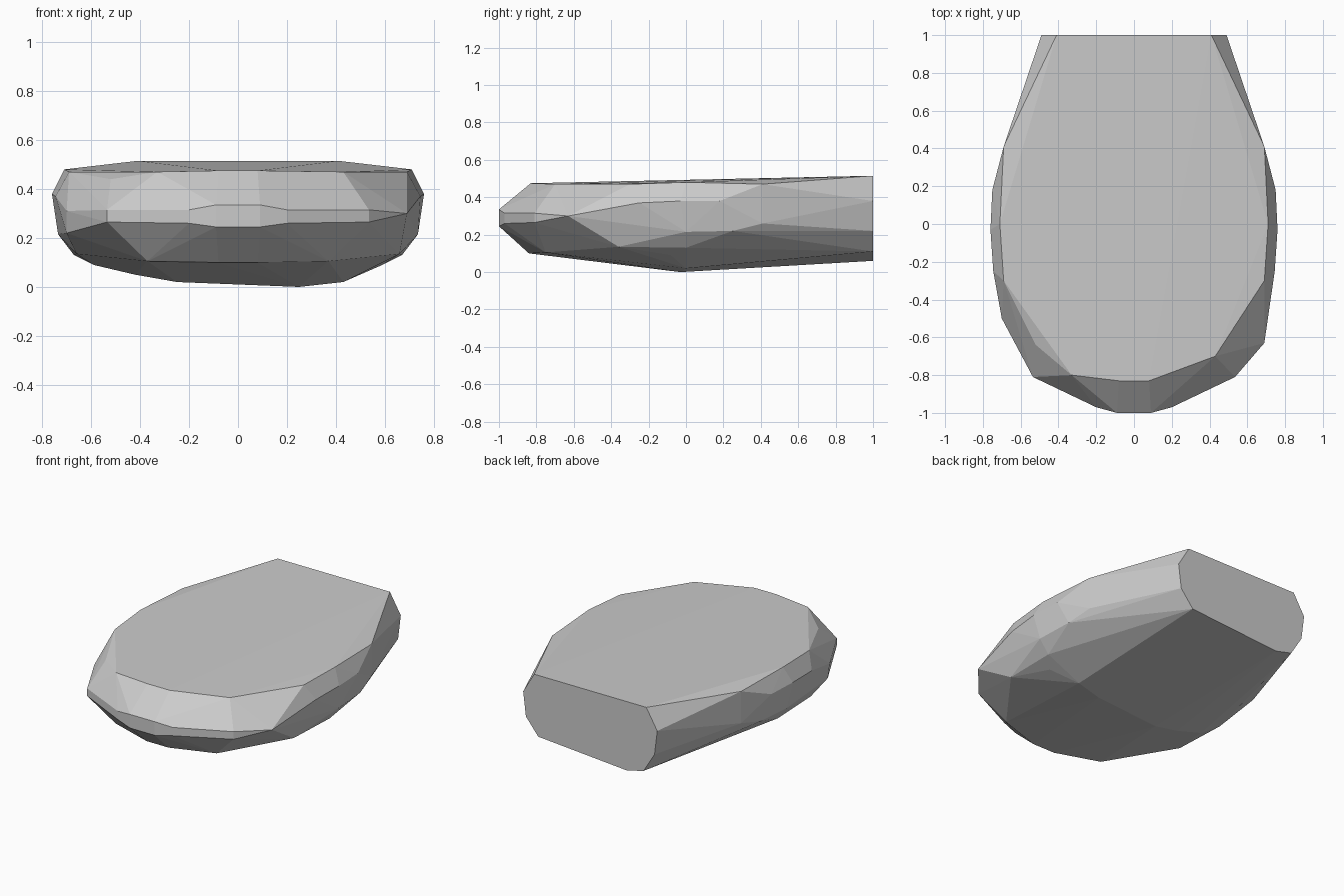
import bpy
import bmesh

cube = bpy.data.objects.get("Cube")
if cube:
    bpy.data.objects.remove(cube, do_unlink=True)


def make_material(name, value):
    """One flat grey for the whole pebble."""
    material = bpy.data.materials.new(name)
    material.use_nodes = True
    colour = (value, value, value, 1.0)
    material.diffuse_color = colour
    material.node_tree.nodes["Principled BSDF"].inputs["Base Color"].default_value = colour
    return material


# Corner points in hundredths (x, y, z); mirrored points appear on both sides
top_rim = [(41, 100, 51.5), (69, 41, 47), (71, 0, 48), (69, -30, 47), (8, -83, 47.5)]
upper_girdle = [(49, 100, 38), (76, -3, 38), (75, 18, 38), (74.5, -25, 37)]
lower_girdle = [(47, 100, 22), (69, 41, 26), (73.5, 0, 21.5), (72, 25, 22)]
nose = [(9, -100, 33.5), (9, -100, 24.5), (20, -97, 31.5), (20, -97, 26)]
shoulders = [(53.5, -81, 31.5), (53.5, -81, 26.5)]
belly = [(67, 0, 13), (66, -36, 13.5), (8, -84, 10), (37, -75, 10.5), (59, -8, 9)]
mirrored = top_rim + upper_girdle + lower_girdle + nose + shoulders + belly

# The chipped sides differ a little from each other
left_only = [(43, -70, 47), (69, -63, 30), (38, 100, 11), (25, -3, 0), (43, 0, 2)]
right_only = [(-52, -64, 44), (-33, -80, 47), (-70, -50, 31), (-70, -48, 22),
              (-27, 100, 6), (-39, 100, 9), (-25, -10, 2), (-42, -10, 5)]

points = left_only + right_only
for x, y, z in mirrored:
    points += [(x, y, z), (-x, y, z)]

# Wrap the corners in a faceted skin
bm = bmesh.new()
for point in points:
    bm.verts.new([c / 100 for c in point])
bmesh.ops.remove_doubles(bm, verts=bm.verts[:], dist=0.001)
hull = bmesh.ops.convex_hull(bm, input=bm.verts[:])
spare = {g for g in hull["geom_interior"] + hull["geom_unused"]
         if isinstance(g, bmesh.types.BMVert)}
bmesh.ops.delete(bm, geom=list(spare), context="VERTS")
bmesh.ops.dissolve_limit(bm, angle_limit=0.02, verts=bm.verts[:], edges=bm.edges[:])
bmesh.ops.recalc_face_normals(bm, faces=bm.faces[:])

mesh = bpy.data.meshes.new("faceted_stone")
bm.to_mesh(mesh)
bm.free()
mesh.materials.append(make_material("stone grey", 0.6))
stone = bpy.data.objects.new("faceted_stone", mesh)
bpy.context.collection.objects.link(stone)
